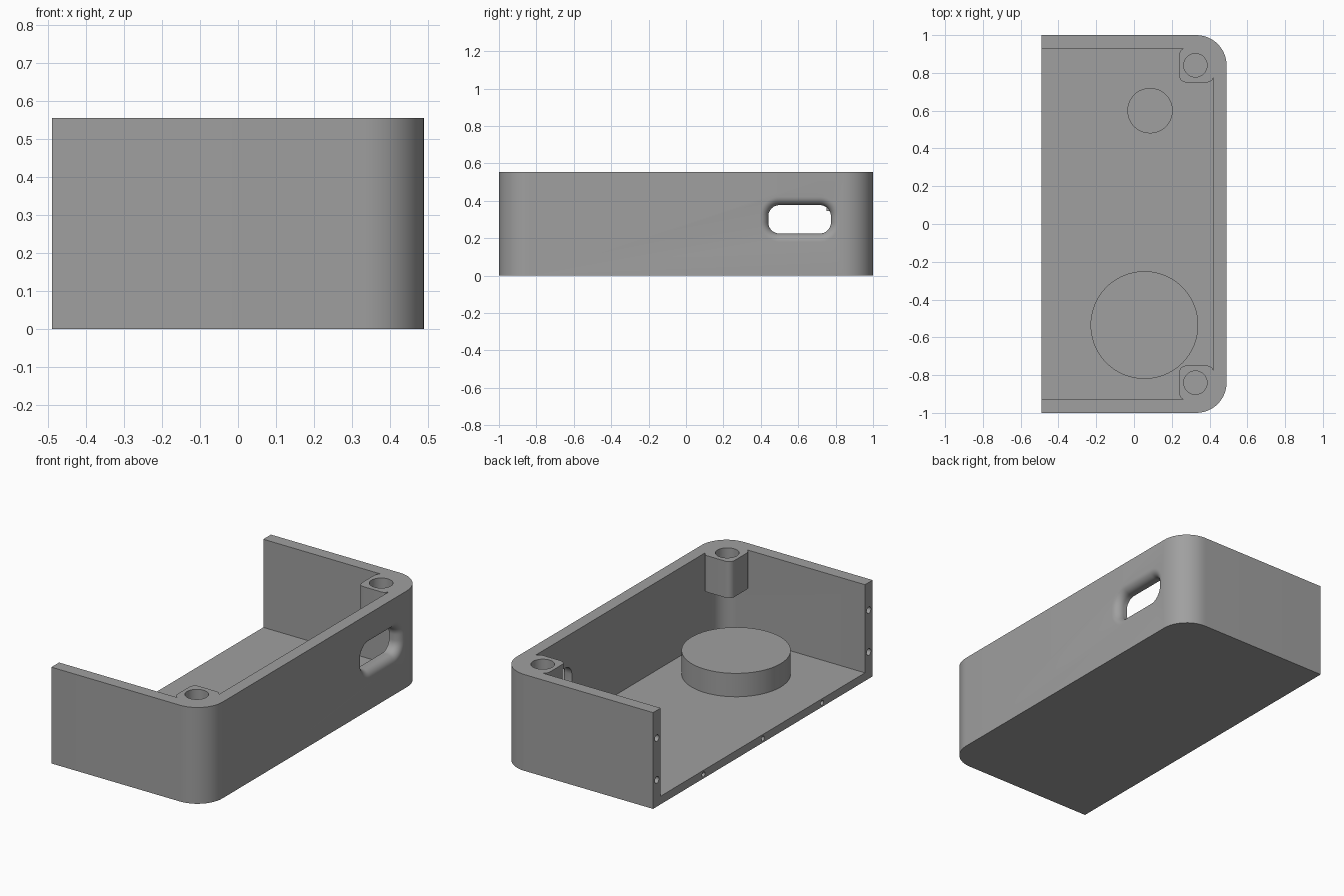
import bpy, bmesh
from math import sin, cos, pi, radians
from mathutils import Vector, Matrix

cube = bpy.data.objects.get("Cube")
if cube:
    bpy.data.objects.remove(cube, do_unlink=True)

grey = bpy.data.materials.new("plastic grey")
grey.use_nodes = True
colour = (0.35, 0.35, 0.35, 1)
grey.diffuse_color = colour
grey.node_tree.nodes["Principled BSDF"].inputs["Base Color"].default_value = colour

LEFT, RIGHT, HEIGHT = -0.49, 0.49, 0.555
WALL, FLOOR = 0.07, 0.047


def rounded_rect(x0, x1, y0, y1, r_left, r_right, steps=12):
    """Counter-clockwise outline with separate radii for its left and right corners."""
    pts = []
    corners = [(x1, y1, -1, -1, r_right), (x0, y1, 1, -1, r_left),
               (x0, y0, 1, 1, r_left), (x1, y0, -1, 1, r_right)]
    for i, (x, y, sx, sy, r) in enumerate(corners):
        if r == 0:
            pts.append((x, y))
            continue
        for k in range(steps + 1):
            a = (i + k / steps) * pi / 2
            pts.append((x + sx * r + r * cos(a), y + sy * r + r * sin(a)))
    return pts


def loft(name, loops):
    """Closed solid through matching loops of 3D points."""
    bm = bmesh.new()
    rings = [[bm.verts.new(p) for p in loop] for loop in loops]
    n = len(rings[0])
    for a, b in zip(rings, rings[1:]):
        for i in range(n):
            j = (i + 1) % n
            bm.faces.new((a[i], a[j], b[j], b[i]))
    bm.faces.new(rings[0][::-1])
    bm.faces.new(rings[-1])
    bmesh.ops.recalc_face_normals(bm, faces=bm.faces)
    mesh = bpy.data.meshes.new(name)
    bm.to_mesh(mesh)
    bm.free()
    mesh.materials.append(grey)
    obj = bpy.data.objects.new(name, mesh)
    bpy.context.collection.objects.link(obj)
    return obj


def prism(name, outline, z0, z1):
    return loft(name, [[(x, y, z) for x, y in outline] for z in (z0, z1)])


def rod(name, start, direction, radius, length, sides=48):
    turn = Vector((0, 0, 1)).rotation_difference(Vector(direction)).to_matrix()
    ring = [(radius * cos(2 * pi * i / sides), radius * sin(2 * pi * i / sides))
            for i in range(sides)]
    return loft(name, [[Vector(start) + turn @ Vector((x, y, z)) for x, y in ring]
                       for z in (0, length)])


def cut(target, cutter):
    mod = target.modifiers.new("cut", 'BOOLEAN')
    mod.operation = 'DIFFERENCE'
    mod.solver = 'EXACT'
    mod.object = cutter
    bpy.context.view_layer.objects.active = target
    bpy.ops.object.modifier_apply(modifier=mod.name)
    bpy.data.objects.remove(cutter, do_unlink=True)


def smooth(obj):
    bpy.ops.object.select_all(action='DESELECT')
    obj.select_set(True)
    bpy.context.view_layer.objects.active = obj
    bpy.ops.object.shade_smooth_by_angle(angle=radians(30))


# Outer half case and the cavity, with corner screw posts left standing in it
shell = prism("case_shell", rounded_rect(LEFT, RIGHT, -1, 1, 0, 0.16), 0, HEIGHT)
cavity = prism("cavity", rounded_rect(LEFT - 0.2, RIGHT - WALL, WALL - 1, 1 - WALL, 0, 0.09),
               FLOOR, HEIGHT + 0.1)
for side in (-1, 1):
    y0, y1 = sorted((side * 0.75, side * 0.932))
    cut(cavity, prism("post", rounded_rect(0.24, 0.422, y0, y1, 0.035, 0.035),
                      0.345, HEIGHT + 0.2))
cut(shell, cavity)

# Screw holes in the posts
for side in (-1, 1):
    cut(shell, rod("screw_hole", (0.325, side * 0.84, HEIGHT - 0.17), (0, 0, 1), 0.062, 0.3))

# Port slot through the side wall, flared outward by a rounded lip
LIP = 0.045
sections = [(0.3, 0), (RIGHT - LIP, 0)]
sections += [(RIGHT - LIP + LIP * sin(a), LIP * (1 - cos(a)))
             for a in (pi / 2 * k / 8 for k in range(1, 9))]
sections.append((RIGHT + 0.05, LIP))
cut(shell, loft("port_slot", [
    [(x, y, z) for y, z in rounded_rect(0.44 - g, 0.775 + g, 0.225 - g, 0.377 + g,
                                        0.06 + g, 0.06 + g)]
    for x, g in sections]))

# Alignment pin holes in the open edge
pins = [(side * 0.965, z, 0.019) for side in (-1, 1) for z in (0.154, 0.395)]
pins += [(y, FLOOR / 2, 0.014) for y in (-0.54, 0, 0.54)]
for y, z, r in pins:
    cut(shell, rod("pin_hole", (LEFT - 0.05, y, z), (1, 0, 0), r, 0.15, 20))
smooth(shell)

# Round pads on the floor
smooth(rod("large_round_pad", (0.055, -0.535, FLOOR - 0.01), (0, 0, 1), 0.285, 0.145, 96))
smooth(rod("small_round_pad", (0.085, 0.6, FLOOR - 0.01), (0, 0, 1), 0.12, 0.1, 64))
